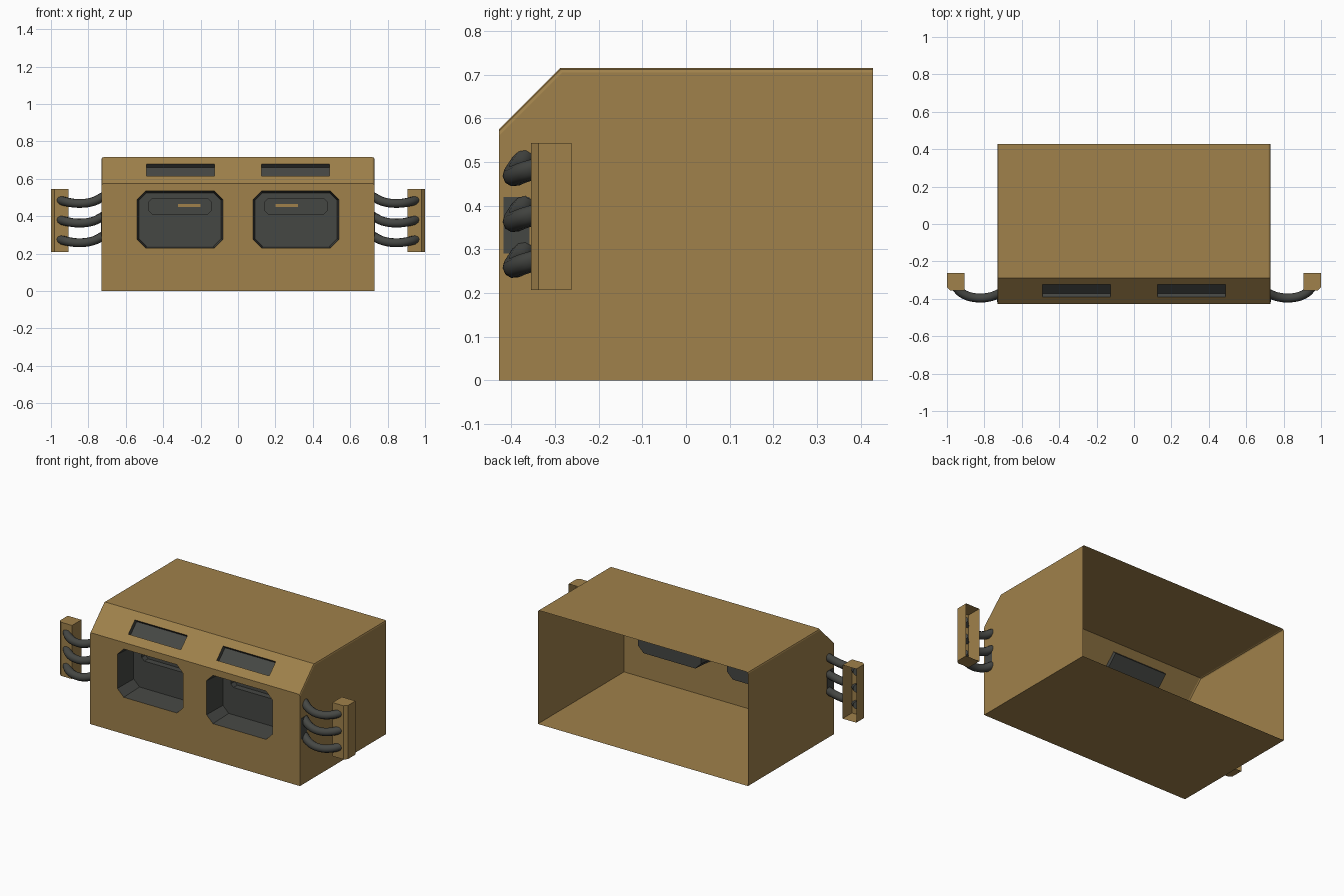
import bpy, bmesh, math
from mathutils import Matrix, Vector

if "Cube" in bpy.data.objects:
    bpy.data.objects.remove(bpy.data.objects["Cube"])


def material(name, rgb):
    m = bpy.data.materials.new(name)
    m.diffuse_color = (*rgb, 1)
    m.use_nodes = True
    m.node_tree.nodes["Principled BSDF"].inputs["Base Color"].default_value = m.diffuse_color
    return m


TAN = material("tan_paint", (0.35, 0.22, 0.07))
GREY = material("dark_grey", (0.06, 0.063, 0.057))


def finish(bm, name, mats):
    bmesh.ops.recalc_face_normals(bm, faces=bm.faces)
    me = bpy.data.meshes.new(name)
    bm.to_mesh(me)
    bm.free()
    ob = bpy.data.objects.new(name, me)
    bpy.context.collection.objects.link(ob)
    for m in mats:
        me.materials.append(m)
    return ob


def loft(a, b):
    """Closed solid between two matching loops of points."""
    bm = bmesh.new()
    va, vb = [bm.verts.new(p) for p in a], [bm.verts.new(p) for p in b]
    bm.faces.new(va)
    bm.faces.new(vb)
    n = len(va)
    for i in range(n):
        bm.faces.new((va[i], va[(i + 1) % n], vb[(i + 1) % n], vb[i]))
    return bm


def octagon(cx, cz, w, h, c, y):
    """Rectangle with cut corners in the xz plane."""
    w, h = w / 2, h / 2
    pts = [(-w + c, -h), (w - c, -h), (w, -h + c), (w, h - c),
           (w - c, h), (-w + c, h), (-w, h - c), (-w, -h + c)]
    return [(cx + x, y, cz + z) for x, z in pts]


def box(name, size, loc, mat):
    bm = bmesh.new()
    bmesh.ops.create_cube(bm, size=1)
    bmesh.ops.scale(bm, vec=size, verts=bm.verts)
    bmesh.ops.translate(bm, vec=loc, verts=bm.verts)
    return finish(bm, name, [mat])


# Body: chamfered prism with softened upper side edges
W, D, H = 0.73, 0.428, 0.715
profile = [(-D, 0), (D, 0), (D, H), (-0.288, H), (-D, 0.575)]
bm = loft([(-W, y, z) for y, z in profile], [(W, y, z) for y, z in profile])
soft = [e for e in bm.edges
        if abs(e.verts[0].co.x - e.verts[1].co.x) < 1e-5
        and min(v.co.z for v in e.verts) > 0.5]
bmesh.ops.bevel(bm, geom=soft, offset=0.01, segments=2, affect='EDGES', profile=0.5)
body = finish(bm, "body_shell", [TAN, GREY])

# Cutters for the window recesses, their pockets, and the slots in the slope
cutters = []
for s in (-1, 1):
    cx, cz = s * 0.31, 0.382
    cutters.append(finish(loft(octagon(cx, cz, 0.46, 0.306, 0.045, -0.45),
                               octagon(cx, cz, 0.44, 0.286, 0.04, -0.278)),
                          "window_cutter", [GREY]))
    cutters.append(finish(loft(octagon(cx, 0.453, 0.33, 0.085, 0.018, -0.30),
                               octagon(cx, 0.453, 0.33, 0.085, 0.018, -0.24)),
                          "pocket_cutter", [GREY]))
    bm = bmesh.new()
    bmesh.ops.create_cube(bm, size=1)
    bmesh.ops.scale(bm, vec=(0.365, 0.05, 0.092), verts=bm.verts)
    bmesh.ops.transform(bm, verts=bm.verts,
                        matrix=Matrix.Translation((s * 0.307, -0.357, 0.646))
                        @ Matrix.Rotation(math.radians(-45), 4, 'X'))
    cutters.append(finish(bm, "slot_cutter", [GREY]))
bpy.context.view_layer.objects.active = body
for c in cutters:
    mod = body.modifiers.new("cut", 'BOOLEAN')
    mod.operation, mod.solver, mod.object = 'DIFFERENCE', 'EXACT', c
    bpy.ops.object.modifier_apply(modifier=mod.name)
for c in cutters:
    bpy.data.objects.remove(c)

# Open the back and colour the recess faces grey
bm = bmesh.new()
bm.from_mesh(body.data)
back = [f for f in bm.faces if all(v.co.y > D - 1e-3 for v in f.verts)]
bmesh.ops.delete(bm, geom=back, context='FACES')
slope = Vector((0, -1, 1)).normalized()
edge_d = Vector((0, -D, 0.575)).dot(slope)
for f in bm.faces:
    c = f.calc_center_median()
    inside = abs(c.x) < 0.6 and 0.2 < c.z < 0.7 and -D + 1e-3 < c.y < -0.2
    f.material_index = int(inside and c.dot(slope) < edge_d - 1e-3)
bm.to_mesh(body.data)
bm.free()

for s in (-1, 1):
    # Small tan strip at the back of each pocket
    box("pocket_strip", (0.12, 0.006, 0.018), (s * 0.26, -0.242, 0.457), TAN)

    # Hose plate on the side wall
    box("hose_plate", (0.004, 0.06, 0.13), (s * W, -0.388, 0.355), GREY)

    # Hose holder: hollow block with one cut corner, open at the back
    prof = [(0.905, -0.262), (0.905, -0.355), (0.982, -0.355),
            (1.0, -0.338), (1.0, -0.262)]
    bm = loft([(s * x, y, 0.207) for x, y in prof], [(s * x, y, 0.544) for x, y in prof])
    rear = [f for f in bm.faces if all(v.co.y > -0.263 for v in f.verts)]
    bmesh.ops.recalc_face_normals(bm, faces=bm.faces)
    bmesh.ops.delete(bm, geom=rear, context='FACES')
    finish(bm, "hose_holder", [TAN])

    # Three drooping hoses
    for i in range(3):
        dz = -0.105 * i
        path = [(0.715, -0.37, 0.508), (0.775, -0.391, 0.478),
                (0.85, -0.394, 0.468), (0.92, -0.37, 0.477), (0.955, -0.335, 0.487)]
        cu = bpy.data.curves.new("hose", 'CURVE')
        cu.dimensions = '3D'
        cu.bevel_depth, cu.bevel_resolution = 0.024, 3
        cu.resolution_u = 5
        cu.use_fill_caps = True
        sp = cu.splines.new('BEZIER')
        sp.bezier_points.add(len(path) - 1)
        for p, (x, y, z) in zip(sp.bezier_points, path):
            p.co = (s * x, y, z + dz)
            p.handle_left_type = p.handle_right_type = 'AUTO'
        sp.use_smooth = True
        cu.materials.append(GREY)
        bpy.context.collection.objects.link(bpy.data.objects.new("hose", cu))
